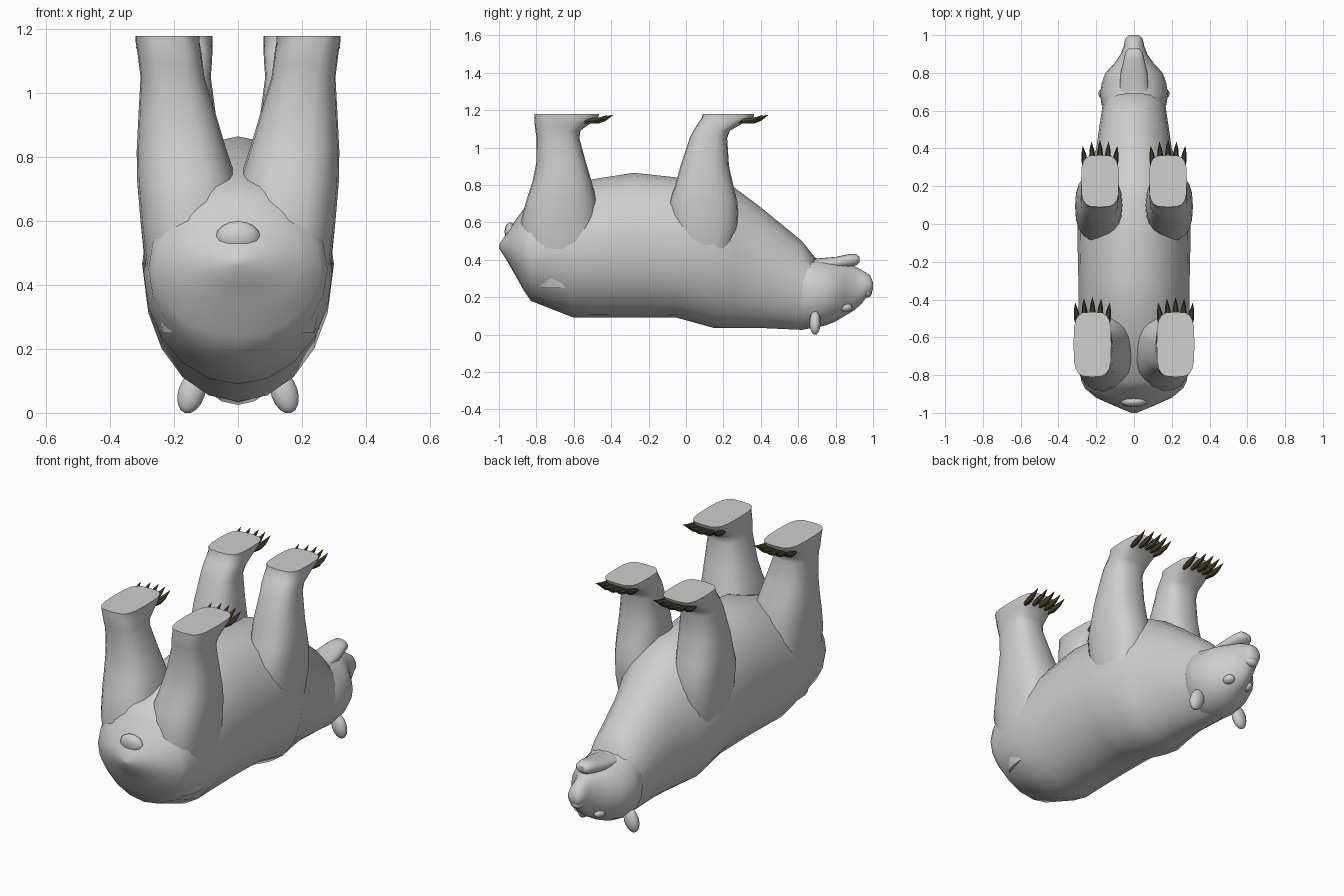
import bpy, bmesh
from math import sin, cos, pi, radians, copysign
from mathutils import Vector, Matrix

cube = bpy.data.objects.get("Cube")
if cube:
    bpy.data.objects.remove(cube, do_unlink=True)


def material(name, rgb):
    m = bpy.data.materials.new(name)
    m.use_nodes = True
    m.diffuse_color = (*rgb, 1)
    m.node_tree.nodes["Principled BSDF"].inputs["Base Color"].default_value = (*rgb, 1)
    return m


FUR = material("grey_fur", (0.62, 0.62, 0.62))
CLAW = material("dark_olive_claw", (0.07, 0.06, 0.026))


def finish(name, bm, mat, angle):
    bmesh.ops.recalc_face_normals(bm, faces=bm.faces)
    mesh = bpy.data.meshes.new(name)
    bm.to_mesh(mesh)
    bm.free()
    mesh.materials.append(mat)
    for p in mesh.polygons:
        p.use_smooth = True
    mesh.set_sharp_from_angle(angle=radians(angle))
    obj = bpy.data.objects.new(name, mesh)
    bpy.context.collection.objects.link(obj)
    return obj


def loft(name, rings, mat=FUR, angle=50):
    """Skin a list of closed point rings and cap both ends."""
    bm = bmesh.new()
    loops = [[bm.verts.new(p) for p in ring] for ring in rings]
    n = len(loops[0])
    for a, b in zip(loops, loops[1:]):
        for i in range(n):
            j = (i + 1) % n
            bm.faces.new((a[i], a[j], b[j], b[i]))
    bm.faces.new(loops[0])
    bm.faces.new(loops[-1])
    return finish(name, bm, mat, angle)


def oval(hu, hv, power=1.0, n=20):
    for i in range(n):
        c, s = cos(2 * pi * i / n), sin(2 * pi * i / n)
        yield hu * copysign(abs(c) ** power, c), hv * copysign(abs(s) ** power, s)


def along_y(name, stations, power=1.0, x=0):
    """Stations: y, low z, high z, half width."""
    return loft(name, [[Vector((x + u, y, (lo + hi) / 2 + v))
                        for u, v in oval(w, (hi - lo) / 2, power)]
                       for y, lo, hi, w in stations])


def along_z(name, side, stations):
    """Stations: z, inner x, outer x, rear y, front y, corner power."""
    return loft(name, [[Vector((side * ((xi + xo) / 2 + u), (y0 + y1) / 2 + v, z))
                        for u, v in oval((xo - xi) / 2, (y1 - y0) / 2, p)]
                       for z, xi, xo, y0, y1, p in stations])


def blob(name, centre, size, turn=0):
    bm = bmesh.new()
    m = (Matrix.Translation(centre) @ Matrix.Rotation(turn, 4, "Y")
         @ Matrix.Diagonal((*size, 1)))
    bmesh.ops.create_uvsphere(bm, u_segments=12, v_segments=8, radius=1, matrix=m)
    return finish(name, bm, FUR, 60)


# Trunk and neck, lying on its back
along_y("body", [
    (-1.0, .46, .48, .015), (-.96, .40, .54, .11), (-.92, .33, .60, .2),
    (-.87, .24, .67, .26), (-.83, .18, .72, .28), (-.6, .09, .79, .295),
    (-.5, .09, .83, .295), (-.28, .09, .865, .295), (-.05, .09, .84, .30),
    (.15, .035, .84, .295), (.26, .035, .785, .25), (.4, .035, .68, .2),
    (.62, .025, .5, .168), (.70, .04, .4, .15)])
blob("tail", (0, -.94, .55), (.07, .03, .05))

# Head: skull with muzzle, lower jaw, nose and ears
along_y("head", [
    (.56, .06, .46, .13), (.63, .03, .44, .172), (.69, .035, .41, .18),
    (.75, .05, .40, .17), (.80, .07, .39, .152), (.85, .10, .38, .105),
    (.90, .13, .365, .07), (.94, .165, .345, .055), (.965, .20, .33, .05),
    (.985, .215, .315, .043), (1.0, .24, .28, .025)])
along_y("lower_jaw", [
    (.68, .33, .405, .08), (.80, .35, .415, .07), (.87, .36, .43, .055),
    (.91, .37, .43, .045), (.928, .385, .415, .028)], .85)
blob("nose", (0, .965, .225), (.038, .03, .028))
for side, label in ((1, "left"), (-1, "right")):
    blob(label + "_ear", (side * .145, .69, .064), (.042, .03, .068), side * radians(-18))
    blob(label + "_brow", (side * .06, .85, .145), (.03, .04, .025))

# Legs with flat paws facing up
HIND = [(.25, .06, .24, -.80, -.52, .8), (.45, .01, .288, -.87, -.46, .8),
        (.60, .005, .305, -.885, -.47, .8), (.73, .005, .316, -.85, -.48, .8),
        (.82, .035, .317, -.82, -.505, .8), (.92, .065, .312, -.80, -.535, .8),
        (1.05, .105, .305, -.80, -.57, .75), (1.09, .11, .31, -.805, -.565, .7),
        (1.13, .115, .315, -.81, -.51, .65), (1.16, .12, .32, -.81, -.47, .6),
        (1.18, .12, .32, -.81, -.465, .55)]
FORE = [(.28, .06, .24, -.01, .18, .8), (.45, .05, .29, -.06, .25, .8),
        (.60, .05, .305, -.085, .28, .8), (.71, .06, .312, -.09, .275, .8),
        (.79, .06, .312, -.06, .255, .8), (.90, .065, .305, -.03, .23, .8),
        (1.05, .085, .285, .02, .22, .75), (1.09, .082, .282, .04, .235, .7),
        (1.13, .08, .28, .065, .305, .65), (1.16, .08, .28, .085, .36, .6),
        (1.18, .08, .28, .09, .365, .55)]

for leg, stations in (("hind", HIND), ("fore", FORE)):
    z, inner, outer, heel, toe, _ = stations[-1]
    for side, label in ((1, "left"), (-1, "right")):
        along_z(f"{label}_{leg}_leg", side, stations)
        # Five hooked claws fan across the toe edge
        for i in range(-2, 3):
            x = side * ((inner + outer) / 2 + i * .041)
            front = toe - .007 * i * i
            spine = ((-.05, 1.138, .012), (-.005, 1.142, .017),
                     (.035, 1.152, .012), (.075, 1.174, .001))
            loft(f"{label}_{leg}_claw_{i + 3}",
                 [[Vector((x + side * i * dy * .06 + u, front + dy, cz + v))
                   for u, v in oval(r, r, n=6)] for dy, cz, r in spine],
                 CLAW, 30)
